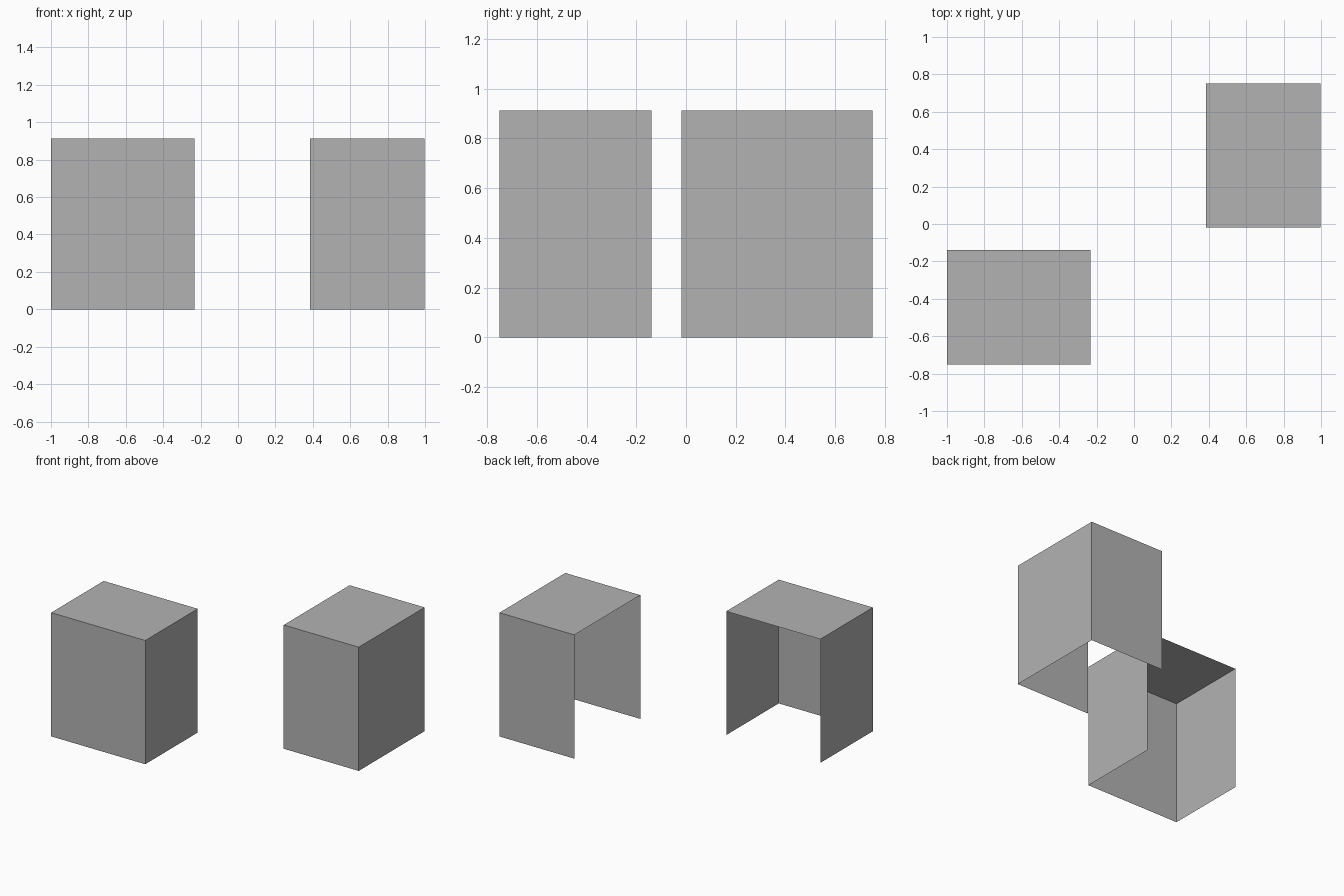
import bpy, bmesh
from mathutils import Vector

if "Cube" in bpy.data.objects:
    bpy.data.objects.remove(bpy.data.objects["Cube"])

grey = bpy.data.materials.new("mid grey")
grey.diffuse_color = (0.45, 0.45, 0.45, 1)
grey.use_nodes = True
grey.node_tree.nodes["Principled BSDF"].inputs["Base Color"].default_value = grey.diffuse_color


def open_box(name, low, high, open_sides):
    """Thin-walled box without the faces that point along open_sides."""
    bm = bmesh.new()
    bmesh.ops.create_cube(bm, size=1)
    bm.normal_update()
    low, high = Vector(low), Vector(high)
    gone = [f for f in bm.faces
            if any(f.normal.dot(Vector(s)) > 0.9 for s in open_sides)]
    bmesh.ops.delete(bm, geom=gone, context='FACES')
    for v in bm.verts:
        v.co = [low[i] + (v.co[i] + 0.5) * (high[i] - low[i]) for i in range(3)]
    mesh = bpy.data.meshes.new(name)
    bm.to_mesh(mesh)
    bm.free()
    mesh.materials.append(grey)
    obj = bpy.data.objects.new(name, mesh)
    bpy.context.collection.objects.link(obj)
    return obj


# Wide cover, open at the back and the bottom
open_box("wide_cover", (-1.0, -0.75, 0), (-0.232, -0.138, 0.913),
         [(0, 1, 0), (0, 0, -1)])
# Deep cover, open on the left and the bottom
open_box("deep_cover", (0.386, -0.018, 0), (0.998, 0.75, 0.913),
         [(-1, 0, 0), (0, 0, -1)])
